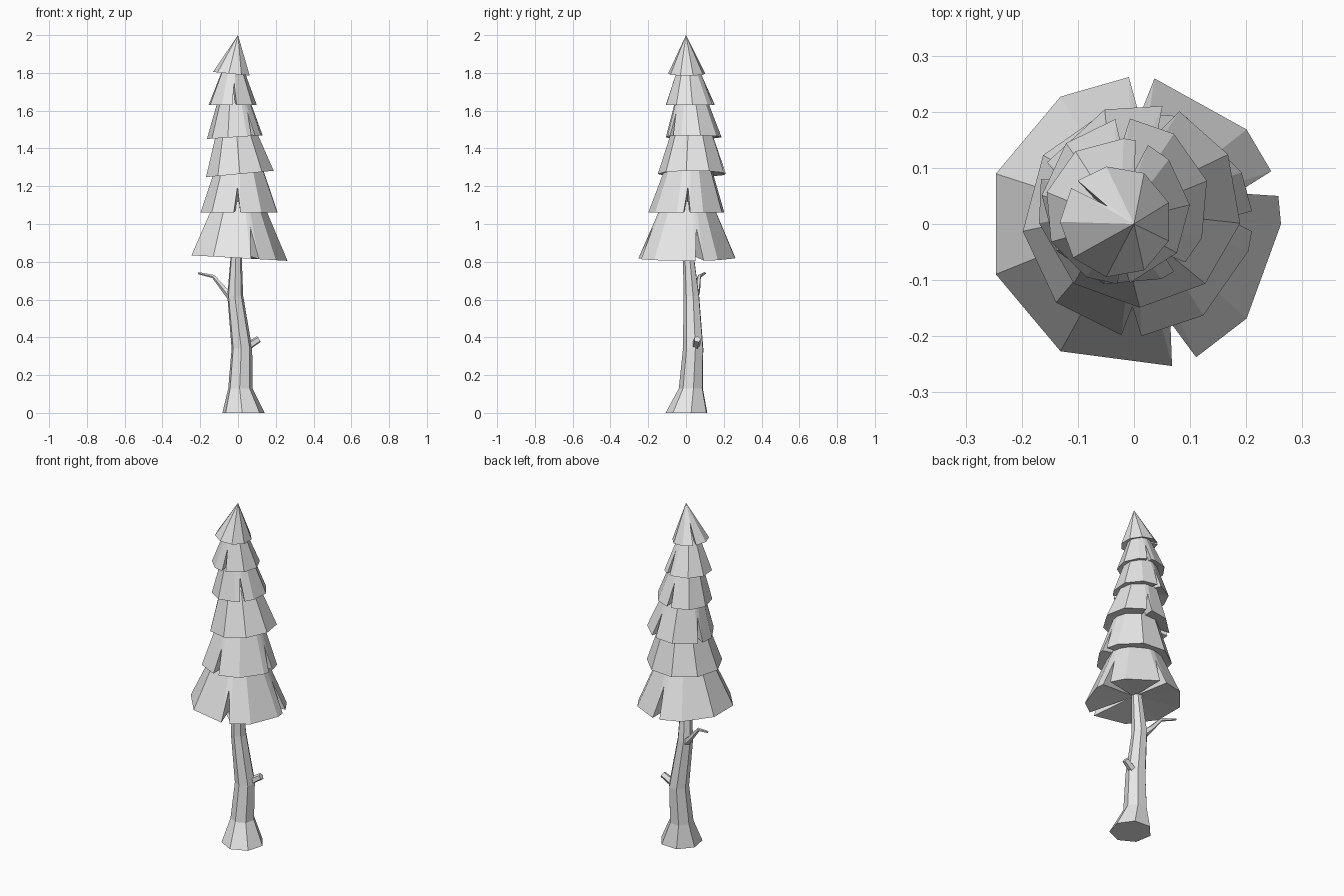
import bpy, bmesh
from math import sin, cos, radians
from mathutils import Vector

cube = bpy.data.objects.get("Cube")
if cube:
    bpy.data.objects.remove(cube)

grey = bpy.data.materials.new("plain grey")
grey.use_nodes = True
grey.diffuse_color = (0.8, 0.8, 0.8, 1)
grey.node_tree.nodes["Principled BSDF"].inputs["Base Color"].default_value = (0.8, 0.8, 0.8, 1)


def finish(bm, name):
    bmesh.ops.remove_doubles(bm, verts=bm.verts, dist=0.0005)
    bmesh.ops.recalc_face_normals(bm, faces=bm.faces)
    mesh = bpy.data.meshes.new(name)
    bm.to_mesh(mesh)
    bm.free()
    mesh.materials.append(grey)
    bpy.context.collection.objects.link(bpy.data.objects.new(name, mesh))


def bridge(bm, low, high):
    n = len(low)
    for i in range(n):
        j = (i + 1) % n
        bm.faces.new((low[i], low[j], high[j], high[i]))


def on_circle(centre, radius, angle, z):
    a = radians(angle)
    return Vector((centre[0] + radius * cos(a), centre[1] + radius * sin(a), z))


def foliage_tier(name, centre, radius, z, tilt, top_centre, top_radius, top_z, turn, slits):
    """Nine-sided skirt with V-shaped slits and a hollowed underside."""
    def near(a, b):
        return abs((a - b + 180) % 360 - 180)

    # rim points as (angle, share of the way up the slope)
    points = [(a, 0) for a in range(turn, turn + 360, 40)
              if all(near(a, s) > 14 for s in slits)]
    for s in slits:
        points += [(s - 5, 0), (s, 0.55), (s + 5, 0)]
    points.sort(key=lambda p: p[0] % 360)

    bm = bmesh.new()
    rim, top = [], []
    for a, up in points:
        foot = on_circle(centre, radius, a, z)
        foot.z += tilt * cos(radians(a))
        head = on_circle(top_centre, top_radius, a, top_z)
        rim.append(bm.verts.new(foot.lerp(head, up)))
        top.append(bm.verts.new(head))
    bridge(bm, rim, top)
    hub = bm.verts.new((*centre, z + 0.03))
    for i, v in enumerate(rim):
        bm.faces.new((rim[(i + 1) % len(rim)], v, hub))
    if top_radius > 0:
        bm.faces.new(top)
    finish(bm, name)


def limb(name, path, sides=5):
    """Tapered branch through (point, radius) pairs."""
    bm = bmesh.new()
    rings = []
    pts = [Vector(p) for p, r in path]
    for i, (p, r) in enumerate(path):
        along = pts[min(i + 1, len(pts) - 1)] - pts[max(i - 1, 0)]
        turn = along.to_track_quat('Z', 'Y')
        rings.append([bm.verts.new(pts[i] + turn @ on_circle((0, 0), r, 360 * k / sides, 0))
                      for k in range(sides)])
    for low, high in zip(rings, rings[1:]):
        bridge(bm, low, high)
    bm.faces.new(rings[0])
    bm.faces.new(rings[-1])
    finish(bm, name)


# Trunk: flared foot and a gentle bend, as (x, y, radius, z)
bm = bmesh.new()
rings = []
for x, y, r, z in [(0.028, 0.007, 0.115, 0), (0.012, 0.028, 0.066, 0.13),
                   (0.02, 0.04, 0.056, 0.34), (-0.015, 0.03, 0.043, 0.62),
                   (-0.01, 0.014, 0.03, 0.83), (0, 0.01, 0.025, 1.1)]:
    rings.append([bm.verts.new(on_circle((x, y), r, 10 + k * 360 / 7, z)) for k in range(7)])
for low, high in zip(rings, rings[1:]):
    bridge(bm, low, high)
bm.faces.new(rings[0])
bm.faces.new(rings[-1])
finish(bm, "trunk")

# Bare twig and broken stub
limb("twig", [((-0.03, 0.04, 0.61), 0.025), ((-0.07, 0.06, 0.65), 0.016),
              ((-0.13, 0.07, 0.722), 0.01), ((-0.21, 0.1, 0.74), 0.006)])
limb("branch_stub", [((0.04, 0.05, 0.345), 0.022), ((0.11, 0.06, 0.39), 0.019)])

# Foliage from the lowest tier to the tip
foliage_tier("tier_lowest", (0, 0), 0.262, 0.82, -0.015,
             (0, 0.005), 0.13, 1.12, 0, (16, 87, 290))
foliage_tier("tier_second", (0.006, 0.005), 0.205, 1.06, 0,
             (0.005, 0.015), 0.12, 1.31, 25, (0, 267))
foliage_tier("tier_third", (0.01, 0.033), 0.182, 1.265, 0.017,
             (-0.01, 0.03), 0.1, 1.51, 30, (72, 160))
foliage_tier("tier_fourth", (-0.015, 0.038), 0.15, 1.46, 0.01,
             (-0.022, 0.025), 0.075, 1.69, 15, (92, 310))
foliage_tier("tier_fifth", (-0.03, 0.023), 0.13, 1.63, 0,
             (-0.026, 0.01), 0.045, 1.85, 5, (70, 275))
foliage_tier("tier_tip", (-0.032, 0.004), 0.1, 1.795, -0.01,
             (0, 0), 0, 2, 20, (138,))
